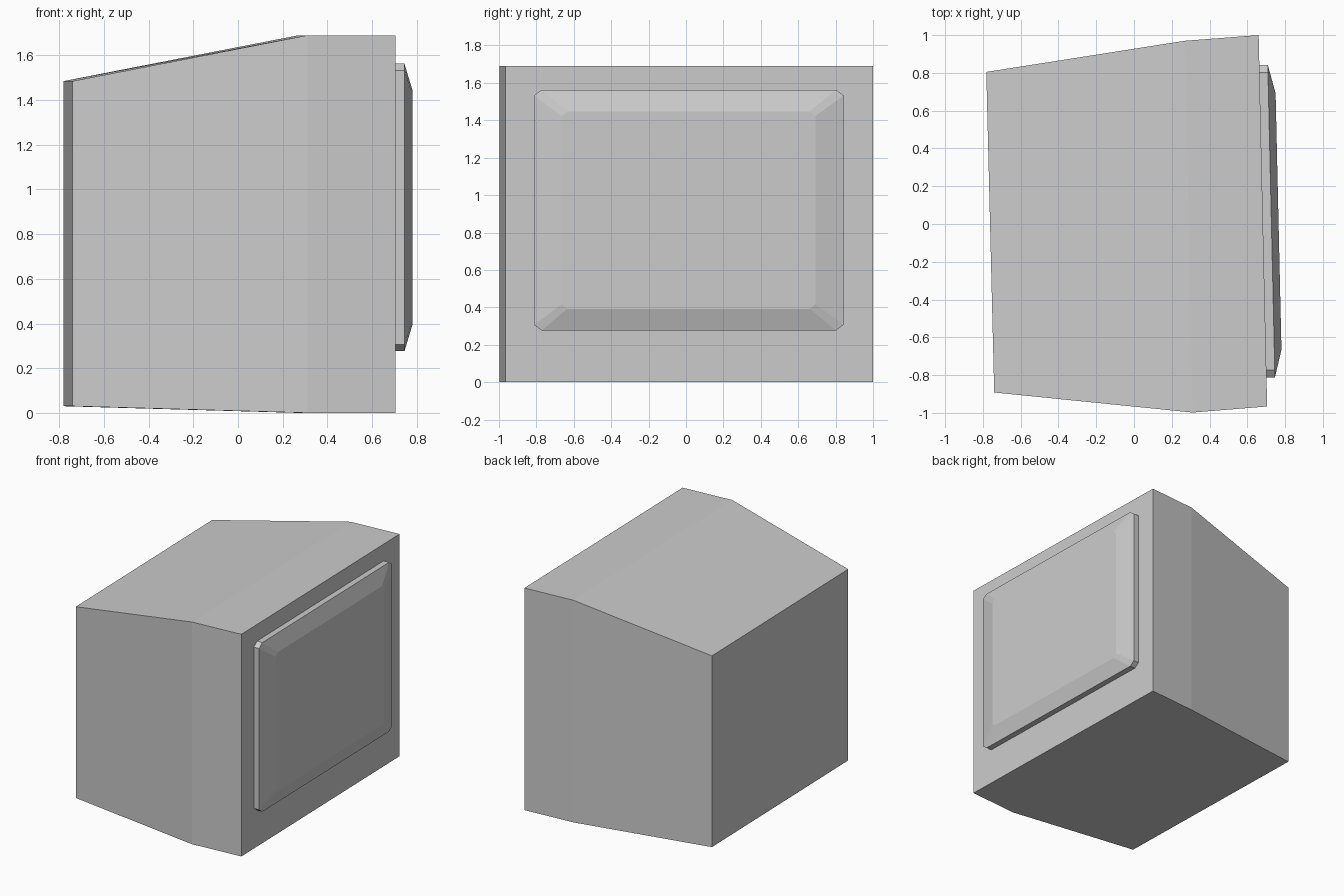
import bpy

if "Cube" in bpy.data.objects:
    bpy.data.objects.remove(bpy.data.objects["Cube"])


def loft(name, rings):
    """Skin equal-length rings of points into a closed solid, capping both ends."""
    n = len(rings[0])
    verts = [p for ring in rings for p in ring]
    faces = [list(range(n))[::-1], list(range(len(verts) - n, len(verts)))]
    for r in range(len(rings) - 1):
        for i in range(n):
            j = (i + 1) % n
            faces.append((r * n + i, r * n + j, (r + 1) * n + j, (r + 1) * n + i))
    mesh = bpy.data.meshes.new(name)
    mesh.from_pydata(verts, [], faces)
    obj = bpy.data.objects.new(name, mesh)
    bpy.context.collection.objects.link(obj)
    return obj


def section(right, left, z0, z1):
    """Upright rectangle between two plan points."""
    return [(*right, z0), (*left, z0), (*left, z1), (*right, z1)]


def octagon(depth, y0, y1, z0, z1, cy, cz):
    """Corner-cut rectangle parallel to the slightly turned cabinet face."""
    outline = [(y0 + cy, z0), (y1 - cy, z0), (y1, z0 + cz), (y1, z1 - cz),
               (y1 - cy, z1), (y0 + cy, z1), (y0, z1 - cz), (y0, z0 + cz)]
    return [(0.6825 - 0.0229 * y + depth, y, z) for y, z in outline]


# Cabinet: back, shoulder and front sections
loft("cabinet", [
    section((-0.74, -0.892), (-0.782, 0.805), 0.03, 1.485),
    section((0.31, -0.998), (0.27, 0.97), 0.0, 1.69),
    section((0.705, -0.966), (0.66, 1.0), 0.0, 1.69),
])

# Screen: straight rim, then a bevel in to the flat panel
loft("screen", [
    octagon(-0.01, -0.812, 0.842, 0.276, 1.563, 0.04, 0.03),
    octagon(0.045, -0.812, 0.842, 0.276, 1.563, 0.04, 0.03),
    octagon(0.083, -0.665, 0.692, 0.392, 1.447, 0.03, 0.025),
])
